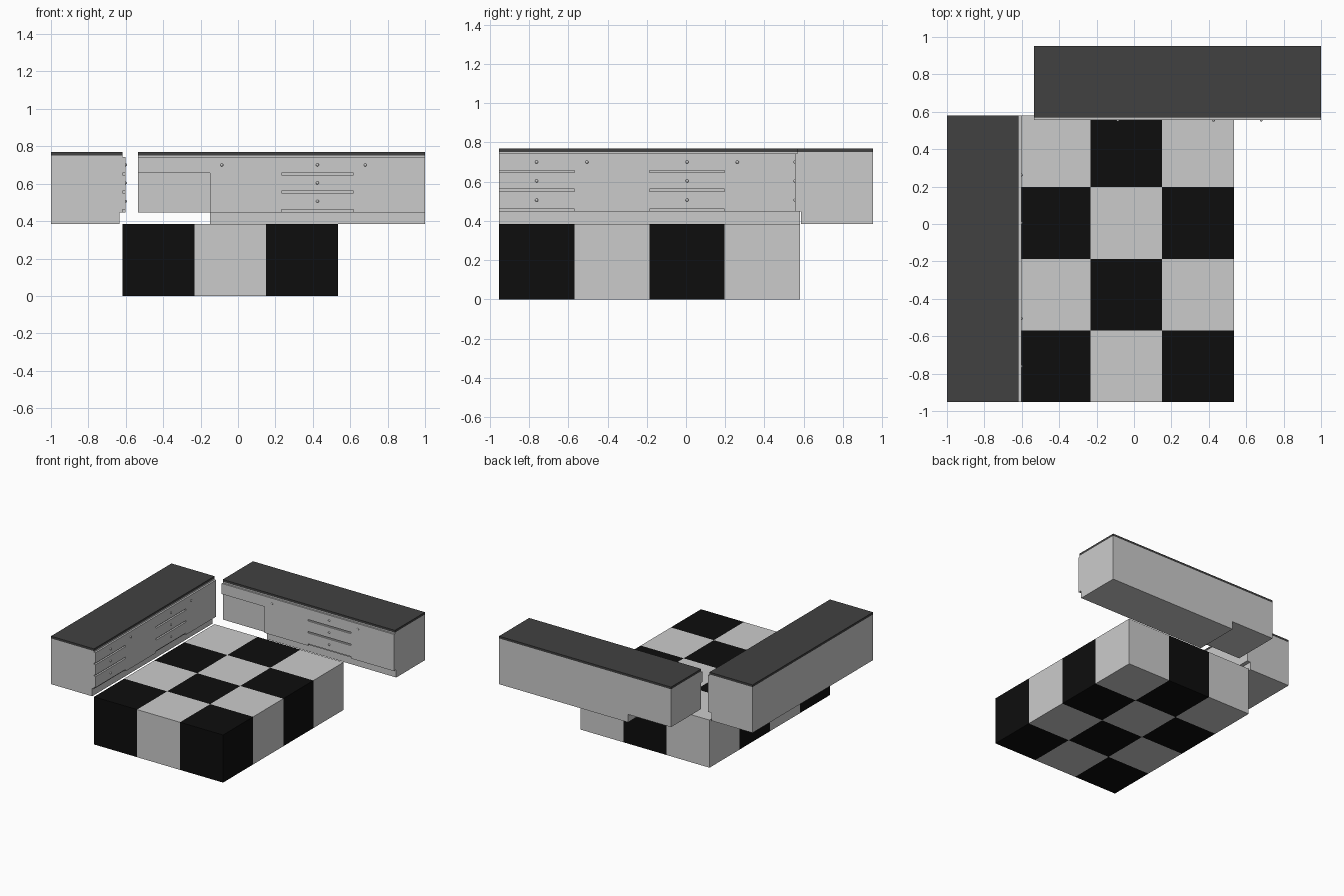
import bpy, bmesh
from mathutils import Vector

if "Cube" in bpy.data.objects:
    bpy.data.objects.remove(bpy.data.objects["Cube"])

U = 0.3835                        # one kitchen module
X0, Y0 = -1.0, -0.953             # outer corner
FX, BY = X0 + U, 0.953 - U        # front planes of left and back counters
TOE, ZB, ZT = 0.447, 0.752, 0.77  # toe kick top, worktop bottom, worktop top


def material(name, v):
    m = bpy.data.materials.new(name)
    m.diffuse_color = (v, v, v, 1)
    m.use_nodes = True
    m.node_tree.nodes["Principled BSDF"].inputs["Base Color"].default_value = m.diffuse_color
    return m


LIGHT = material("light_grey", 0.6)
BLACK = material("black", 0.004)
DARK = material("dark_grey", 0.053)


def finish(name, bm, mats):
    me = bpy.data.meshes.new(name)
    bm.normal_update()
    bm.to_mesh(me)
    bm.free()
    for m in mats:
        me.materials.append(m)
    ob = bpy.data.objects.new(name, me)
    bpy.context.collection.objects.link(ob)
    return ob


def box(bm, lo, hi, mat=0):
    lo, hi = Vector(lo), Vector(hi)
    vs = bmesh.ops.create_cube(bm, size=1)["verts"]
    for v in vs:
        v.co = (lo + hi) / 2 + Vector(c * s for c, s in zip(v.co, hi - lo))
    for f in {f for v in vs for f in v.link_faces}:
        f.material_index = mat


# Chequered floor blocks
bm = bmesh.new()
for i in range(3):
    for j in range(4):
        x, y = FX + i * U, Y0 + j * U
        box(bm, (x, y, 0), (x + U, y + U, U), int((i + j) % 2 == 0))
finish("floor_tiles", bm, [LIGHT, BLACK])


def counter(name, to_world, units):
    """units run along s; d is depth (0 = front plane, negative = outwards)"""
    def add(bm, s0, s1, d0, d1, z0, z1):
        a, b = to_world(s0, d0, z0), to_world(s1, d1, z1)
        box(bm, [min(p) for p in zip(a, b)], [max(p) for p in zip(a, b)])

    body, fronts, knobs, top = (bmesh.new() for _ in range(4))
    start = U if units[0] == "open" else 0
    add(body, 0, 4 * U, 0, U, TOE, ZB)             # carcass
    add(body, start, 4 * U, 0.017, U, U, TOE)      # toe kick
    add(top, 0, 4 * U, 0, U, ZB, ZT)

    def knob(s, z):
        m = bmesh.ops.create_uvsphere(knobs, u_segments=16, v_segments=10, radius=0.008)
        bmesh.ops.translate(knobs, verts=m["verts"], vec=to_world(s, -0.014, z))

    for k, kind in enumerate(units):
        s = k * U
        if kind == "drawers":
            spans = [(0.462, 0.550), (0.562, 0.646), (0.658, 0.743)]
        elif kind == "open":
            spans = [(0.658, 0.743)]
        else:
            spans = [(TOE, 0.743)]
        for z0, z1 in spans:
            add(fronts, s, s + U, -0.014, 0, z0, z1)
            if kind == "drawers":
                knob(s + U / 2, (z0 + z1) / 2)
        if kind == "door":
            knob(s + 0.064, 0.70)
    finish(name + "_cabinet", body, [LIGHT])
    finish(name + "_fronts", fronts, [LIGHT])
    finish(name + "_worktop", top, [DARK])
    ob = finish(name + "_knobs", knobs, [LIGHT])
    for p in ob.data.polygons:
        p.use_smooth = True


# Left counter faces +x, back counter faces -y
counter("left", lambda s, d, z: (FX - d, Y0 + s, z), ["drawers", "door", "drawers", "door"])
counter("back", lambda s, d, z: (1 - 4 * U + s, BY + d, z), ["open", "door", "drawers", "door"])
